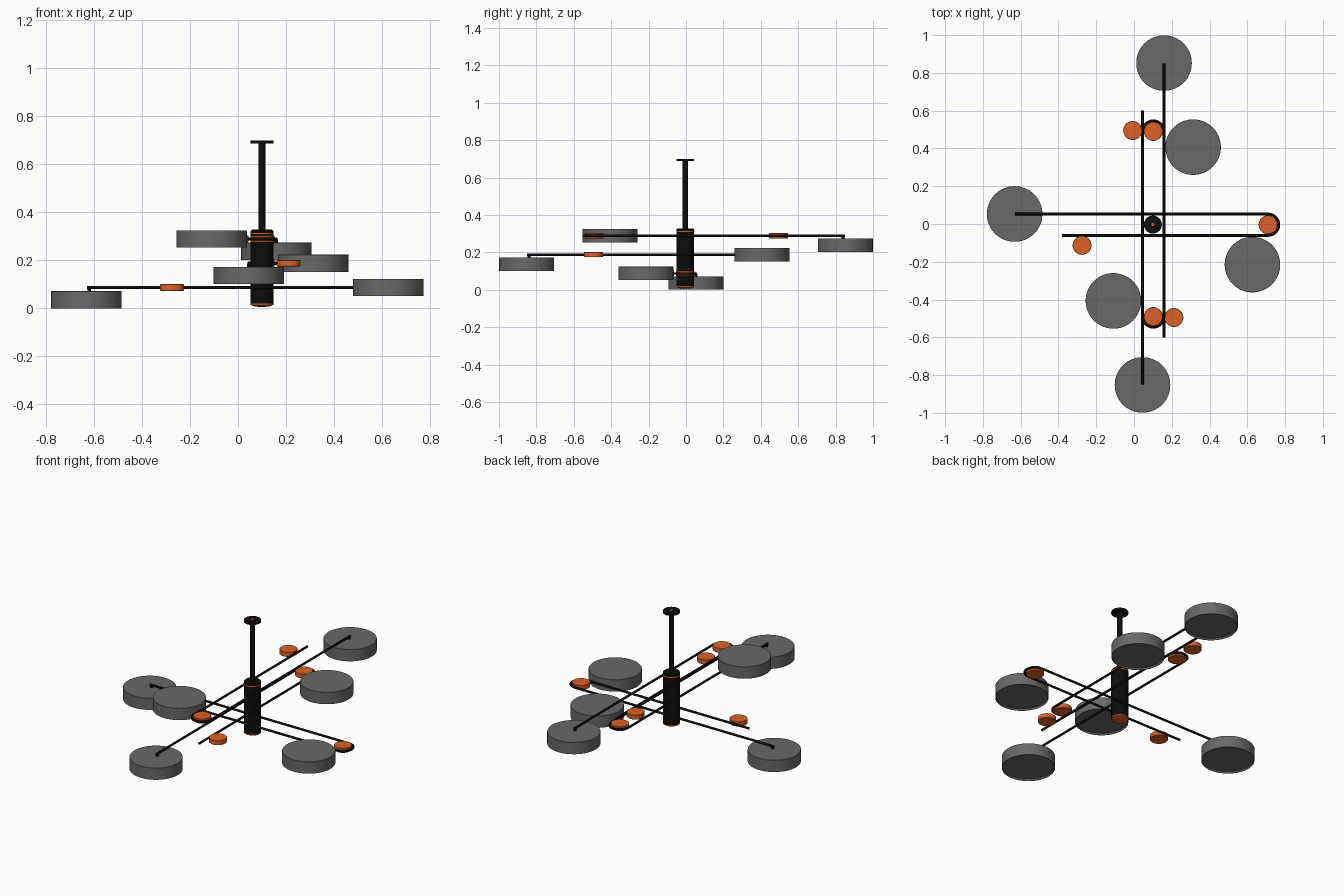
import bpy, bmesh, math
from mathutils import Matrix, Vector

if "Cube" in bpy.data.objects:
    bpy.data.objects.remove(bpy.data.objects["Cube"])


def material(name, rgb):
    m = bpy.data.materials.new(name)
    m.diffuse_color = (*rgb, 1)
    m.use_nodes = True
    m.node_tree.nodes["Principled BSDF"].inputs["Base Color"].default_value = m.diffuse_color
    return m


BLACK = material("black_metal", (0.004, 0.004, 0.004))
ORANGE = material("orange_accent", (0.72, 0.12, 0.018))
GREY = material("shade_grey", (0.14, 0.14, 0.14))
HUB = Vector((0.1, -0.003, 0))


def lathe(name, profile, mat, matrix, segments=64):
    """Spin an (r, z) profile that starts and ends on the axis."""
    bm = bmesh.new()
    rings = []
    for r, z in profile:
        n = 1 if r == 0 else segments
        rings.append([bm.verts.new((r * math.cos(2 * math.pi * i / segments),
                                    r * math.sin(2 * math.pi * i / segments), z))
                      for i in range(n)])
    for a, b in zip(rings, rings[1:]):
        for i in range(segments):
            j = (i + 1) % segments
            if len(a) == 1:
                bm.faces.new((a[0], b[i], b[j]))
            elif len(b) == 1:
                bm.faces.new((a[i], b[0], a[j]))
            else:
                bm.faces.new((a[i], b[i], b[j], a[j]))
    bmesh.ops.recalc_face_normals(bm, faces=bm.faces)
    me = bpy.data.meshes.new(name)
    bm.to_mesh(me)
    bm.free()
    me.materials.append(mat)
    ob = bpy.data.objects.new(name, me)
    bpy.context.collection.objects.link(ob)
    ob.matrix_world = matrix
    bpy.ops.object.select_all(action='DESELECT')
    ob.select_set(True)
    bpy.context.view_layer.objects.active = ob
    bpy.ops.object.shade_smooth_by_angle(angle=math.radians(30))
    return ob


def cylinder(name, r, z0, z1, mat, matrix, segments=64):
    return lathe(name, [(0, z0), (r, z0), (r, z1), (0, z1)], mat, matrix, segments)


def tube(name, points, radius, mat, matrix):
    cu = bpy.data.curves.new(name, 'CURVE')
    cu.dimensions = '3D'
    cu.bevel_depth = radius
    cu.bevel_resolution = 3
    cu.use_fill_caps = True
    sp = cu.splines.new('POLY')
    sp.points.add(len(points) - 1)
    for p, co in zip(sp.points, points):
        p.co = (*co, 1)
    sp.use_smooth = True
    cu.materials.append(mat)
    ob = bpy.data.objects.new(name, cu)
    bpy.context.collection.objects.link(ob)
    ob.matrix_world = matrix


# Shade: shallow drum with a thin rim around a recessed diffuser
SHADE = [(0, -0.026), (0.143, -0.026), (0.143, -0.036), (0.147, -0.036),
         (0.147, 0.035), (0.146, 0.036), (0, 0.036)]
# Accent disc with softened edges
DISC = [(0, -0.014), (0.048, -0.014), (0.05, -0.012), (0.05, 0.012),
        (0.048, 0.014), (0, 0.014)]


def arm(label, x, y, z, degrees):
    """Hairpin arm running along local +y, U-turn at the local origin."""
    M = Matrix.Translation((x, y, z)) @ Matrix.Rotation(math.radians(degrees), 4, 'Z')
    w = 0.057
    bend = [(w * math.cos(a), w * math.sin(a), 0)
            for a in (-math.pi * i / 24 for i in range(25))]
    tube(label + "_hairpin_rod", [(w, 1.34, 0)] + bend + [(-w, 1.092, 0)], 0.0068, BLACK, M)
    at = lambda *p: M @ Matrix.Translation(p)
    lathe(label + "_bend_disc", DISC, ORANGE, M, 48)
    lathe(label + "_side_disc", DISC, ORANGE, at(-0.109, 0.985, 0), 48)
    lathe(label + "_end_shade", SHADE, GREY, at(w, 1.342, -0.051))
    cylinder(label + "_shade_pin", 0.008, -0.016, -0.003, BLACK, at(w, 1.33, 0), 16)
    lathe(label + "_side_shade", SHADE, GREY, at(-0.211, 0.083, 0))


# Three stacked arms, the same part turned and shifted
arm("upper", 0.102, -0.490, 0.289, 0)
arm("middle", 0.102, 0.490, 0.188, 180)
arm("lower", 0.710, -0.004, 0.087, 90)

# Central column
C = Matrix.Translation(HUB)
lathe("hub_body", [(0, 0.02), (0.047, 0.02), (0.047, 0.309), (0, 0.309)], BLACK, C)
lathe("hub_bottom_cap", [(0, 0.006), (0.03, 0.007), (0.047, 0.014), (0.047, 0.02), (0, 0.02)],
      ORANGE, C)
cylinder("hub_top_ring", 0.0475, 0.309, 0.315, ORANGE, C)
lathe("hub_top_cap", [(0, 0.315), (0.047, 0.315), (0.047, 0.323), (0.042, 0.328), (0, 0.328)],
      BLACK, C)
# Stem and ceiling plate
cylinder("stem", 0.0145, 0.325, 0.69, BLACK, C, 32)
cylinder("ceiling_plate", 0.047, 0.687, 0.699, BLACK, C)
cylinder("ceiling_plate_screw", 0.008, 0.697, 0.7, ORANGE, C, 24)
